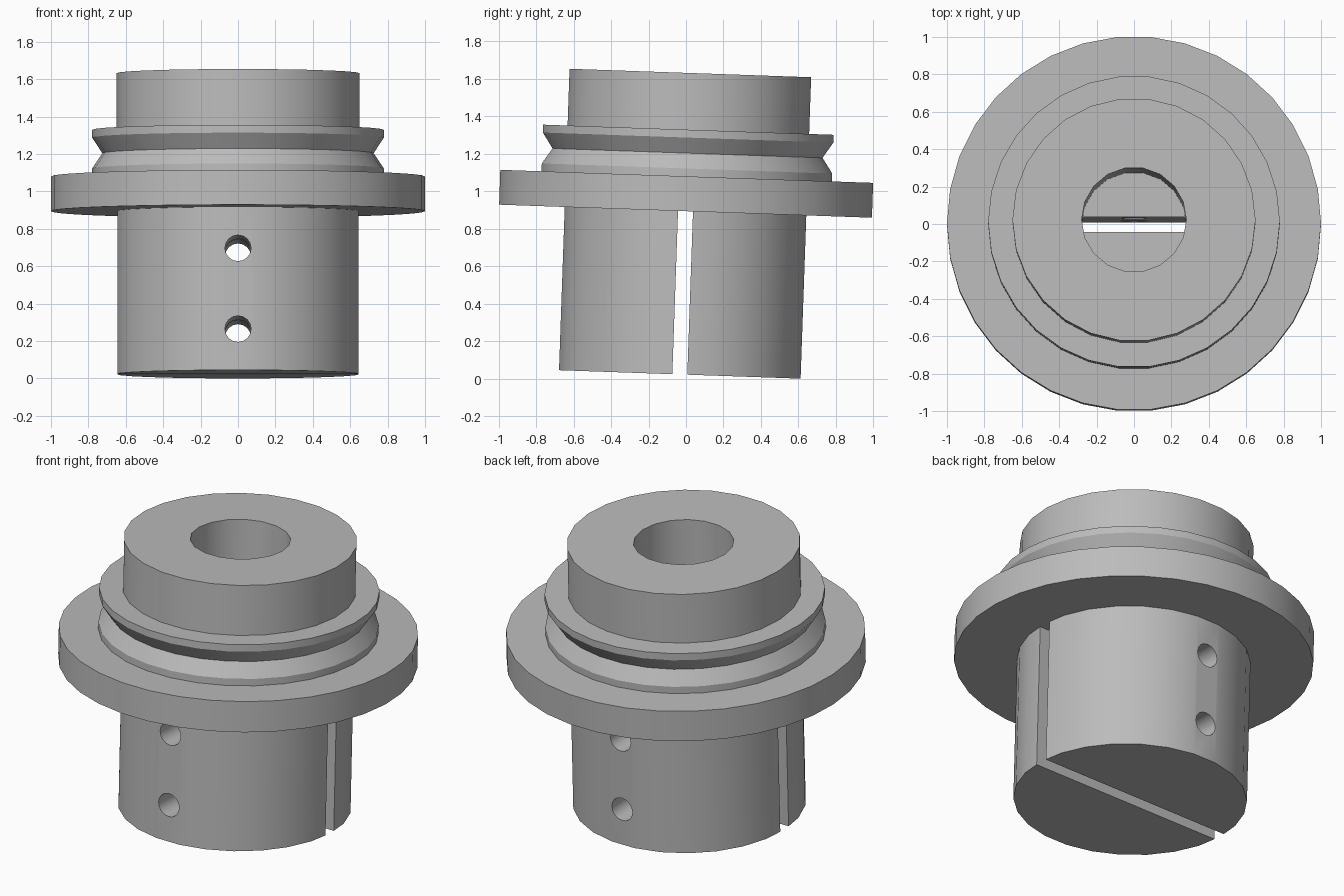
import bpy, bmesh
from math import cos, sin, pi, radians
from mathutils import Matrix

if "Cube" in bpy.data.objects:
    bpy.data.objects.remove(bpy.data.objects["Cube"])

steel = bpy.data.materials.new("plain grey")
steel.use_nodes = True
GREY = (0.5, 0.5, 0.5, 1)
steel.diffuse_color = GREY
steel.node_tree.nodes["Principled BSDF"].inputs["Base Color"].default_value = GREY

# The whole fitting leans slightly backwards
LEAN = Matrix.Translation((0, -0.033, 0.0225)) @ Matrix.Rotation(radians(-2), 4, 'X')

BOTTOM, FLANGE_LOW, FLANGE_TOP, RING_TOP, TOP = 0, 0.872, 1.058, 1.307, 1.61


def new_object(name, bm):
    bmesh.ops.recalc_face_normals(bm, faces=bm.faces)
    mesh = bpy.data.meshes.new(name)
    bm.to_mesh(mesh)
    bm.free()
    mesh.materials.append(steel)
    ob = bpy.data.objects.new(name, mesh)
    bpy.context.collection.objects.link(ob)
    return ob


def turned(name, profile, sides):
    """Solid of revolution about z from (radius, height) points, capped."""
    bm = bmesh.new()
    rings = [[bm.verts.new((r * cos(2 * pi * i / sides), r * sin(2 * pi * i / sides), z))
              for i in range(sides)] for r, z in profile]
    for low, high in zip(rings, rings[1:]):
        for i in range(sides):
            j = (i + 1) % sides
            bm.faces.new((low[i], low[j], high[j], high[i]))
    bm.faces.new(rings[0])
    bm.faces.new(rings[-1])
    return new_object(name, bm)


def cut(ob, cutters):
    for cutter in cutters:
        mod = ob.modifiers.new("cut", 'BOOLEAN')
        mod.operation, mod.solver, mod.object = 'DIFFERENCE', 'EXACT', cutter
    bpy.context.view_layer.update()
    mesh = bpy.data.meshes.new_from_object(
        ob.evaluated_get(bpy.context.evaluated_depsgraph_get()))
    ob.modifiers.clear()
    ob.data = mesh


# Cutters: bore, slot and cross holes
bore = turned("bore_cutter", [(0.28, FLANGE_LOW - 0.2), (0.28, TOP + 0.2)], 18)

bm = bmesh.new()
bmesh.ops.create_cube(bm, size=1, matrix=Matrix.Diagonal((2, 0.08, 2, 1)))
slot = new_object("slot_cutter", bm)

holes = []
for z in (0.22, 0.652):
    hole = turned("hole_cutter", [(0.07, -1), (0.07, 1)], 16)
    hole.data.transform(Matrix.Translation((0, 0, z)) @ Matrix.Rotation(pi / 2, 4, 'X'))
    holes.append(hole)

# Split barrel, flange, grooved ring and top collar
barrel = turned("split_barrel", [(0.65, BOTTOM), (0.65, FLANGE_LOW)], 26)
flange = turned("flange", [(1, FLANGE_LOW), (1, FLANGE_TOP)], 34)
ring = turned("grooved_ring", [(0.78, FLANGE_TOP), (0.78, 1.1), (0.725, 1.182),
                               (0.78, 1.265), (0.78, RING_TOP)], 30)
collar = turned("top_collar", [(0.65, RING_TOP), (0.65, TOP)], 26)

cut(barrel, [slot] + holes)
for part in (flange, ring, collar):
    cut(part, [bore])

for cutter in [bore, slot] + holes:
    bpy.data.objects.remove(cutter)

# Lean and shade every part
bpy.ops.object.select_all(action='DESELECT')
for part in (barrel, flange, ring, collar):
    part.matrix_world = LEAN
    part.select_set(True)
    bpy.context.view_layer.objects.active = part
bpy.ops.object.shade_smooth_by_angle(angle=radians(30))
